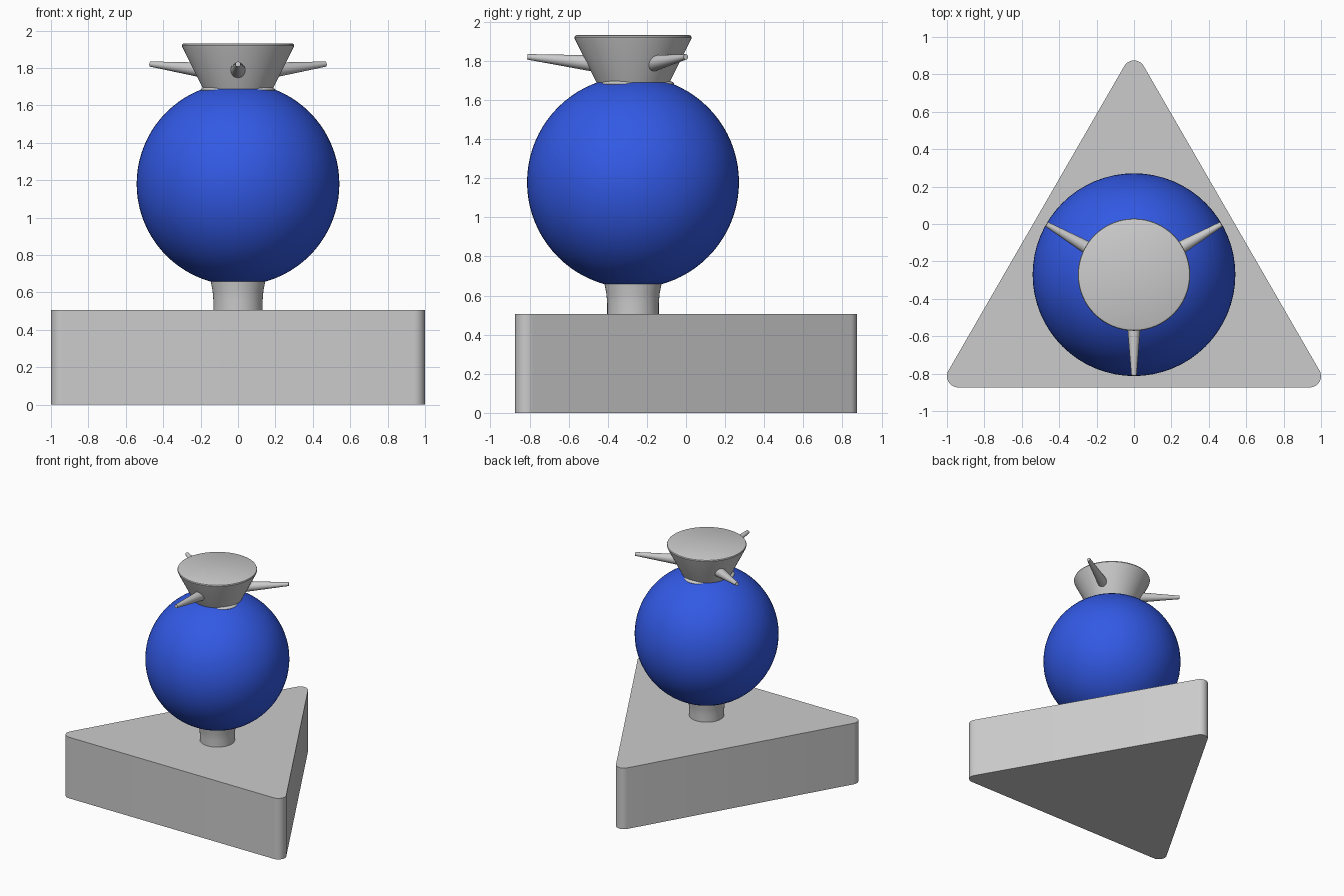
import bpy, bmesh, math
from mathutils import Vector, Matrix

if "Cube" in bpy.data.objects:
    bpy.data.objects.remove(bpy.data.objects["Cube"])

CY = -0.271  # y of the vertical axis shared by stem, globe and cap


def material(name, rgb):
    m = bpy.data.materials.new(name)
    m.diffuse_color = (*rgb, 1)
    m.use_nodes = True
    m.node_tree.nodes["Principled BSDF"].inputs["Base Color"].default_value = m.diffuse_color
    return m


grey = material("light grey", (0.6, 0.6, 0.6))
blue = material("blue", (0.032, 0.1, 0.78))


def finish(name, bm, mat, angle=35):
    bmesh.ops.recalc_face_normals(bm, faces=bm.faces)
    me = bpy.data.meshes.new(name)
    bm.to_mesh(me)
    bm.free()
    me.materials.append(mat)
    ob = bpy.data.objects.new(name, me)
    bpy.context.collection.objects.link(ob)
    bpy.ops.object.select_all(action='DESELECT')
    ob.select_set(True)
    bpy.context.view_layer.objects.active = ob
    bpy.ops.object.shade_smooth_by_angle(angle=math.radians(angle))
    return ob


def lathe(name, profile, mat, n=64):
    """Capped solid of revolution from (radius, z) points."""
    bm = bmesh.new()
    rings = [[bm.verts.new((r * math.cos(2 * math.pi * i / n),
                            CY + r * math.sin(2 * math.pi * i / n), z))
              for i in range(n)] for r, z in profile]
    for a, b in zip(rings, rings[1:]):
        for i in range(n):
            j = (i + 1) % n
            bm.faces.new((a[i], a[j], b[j], b[i]))
    bm.faces.new(rings[0])
    bm.faces.new(rings[-1])
    return finish(name, bm, mat)


# Triangular base with rounded corners
R, H = 0.06, 0.507
corner = (2 - 2 * R) / math.sqrt(3)
bm = bmesh.new()
outline = []
for k in range(3):
    mid = math.radians(90 + 120 * k)
    for i in range(11):
        a = mid + math.radians(-60 + 12 * i)
        outline.append(bm.verts.new((corner * math.cos(mid) + R * math.cos(a),
                                     CY + corner * math.sin(mid) + R * math.sin(a), 0)))
face = bm.faces.new(outline)
top = bmesh.ops.extrude_face_region(bm, geom=[face])["geom"]
bmesh.ops.translate(bm, vec=(0, 0, H),
                    verts=[v for v in top if isinstance(v, bmesh.types.BMVert)])
finish("triangular_base", bm, grey)

# Stem, slightly flared where it meets the globe
lathe("stem", [(0.132, 0.48), (0.132, 0.56), (0.136, 0.61), (0.146, 0.66), (0.15, 0.69)], grey)

# Globe
bm = bmesh.new()
bmesh.ops.create_uvsphere(bm, u_segments=64, v_segments=40, radius=0.542,
                          matrix=Matrix.Translation((0, CY, 1.18)))
finish("globe", bm, blue)

# Flared cap with a softened rim
lathe("flared_cap", [(0.17, 1.655), (0.187, 1.69), (0.297, 1.91), (0.3, 1.92),
                     (0.297, 1.928), (0.288, 1.932)], grey)

# Three tapered spikes, and three flat pads between them at the foot of the cap
for k in range(3):
    a = math.radians(-90 + 120 * k)
    d = Vector((math.cos(a), math.sin(a), 0))
    p0 = d * 0.15 + Vector((0, CY, 1.782))
    p1 = d * 0.54 + Vector((0, CY, 1.821))
    axis = p1 - p0
    bm = bmesh.new()
    bmesh.ops.create_cone(bm, cap_ends=True, segments=24, radius1=0.046, radius2=0.014,
                          depth=axis.length,
                          matrix=Matrix.Translation((p0 + p1) / 2)
                          @ axis.to_track_quat('Z', 'Y').to_matrix().to_4x4())
    finish(f"spike_{k + 1}", bm, grey)

    b = a + math.radians(60)
    bm = bmesh.new()
    bmesh.ops.create_uvsphere(
        bm, u_segments=32, v_segments=16, radius=1,
        matrix=Matrix.Translation((0.135 * math.cos(b), CY + 0.135 * math.sin(b), 1.682))
        @ Matrix.Rotation(b, 4, 'Z') @ Matrix.Diagonal((0.075, 0.1, 0.022, 1)))
    finish(f"pad_{k + 1}", bm, grey)
